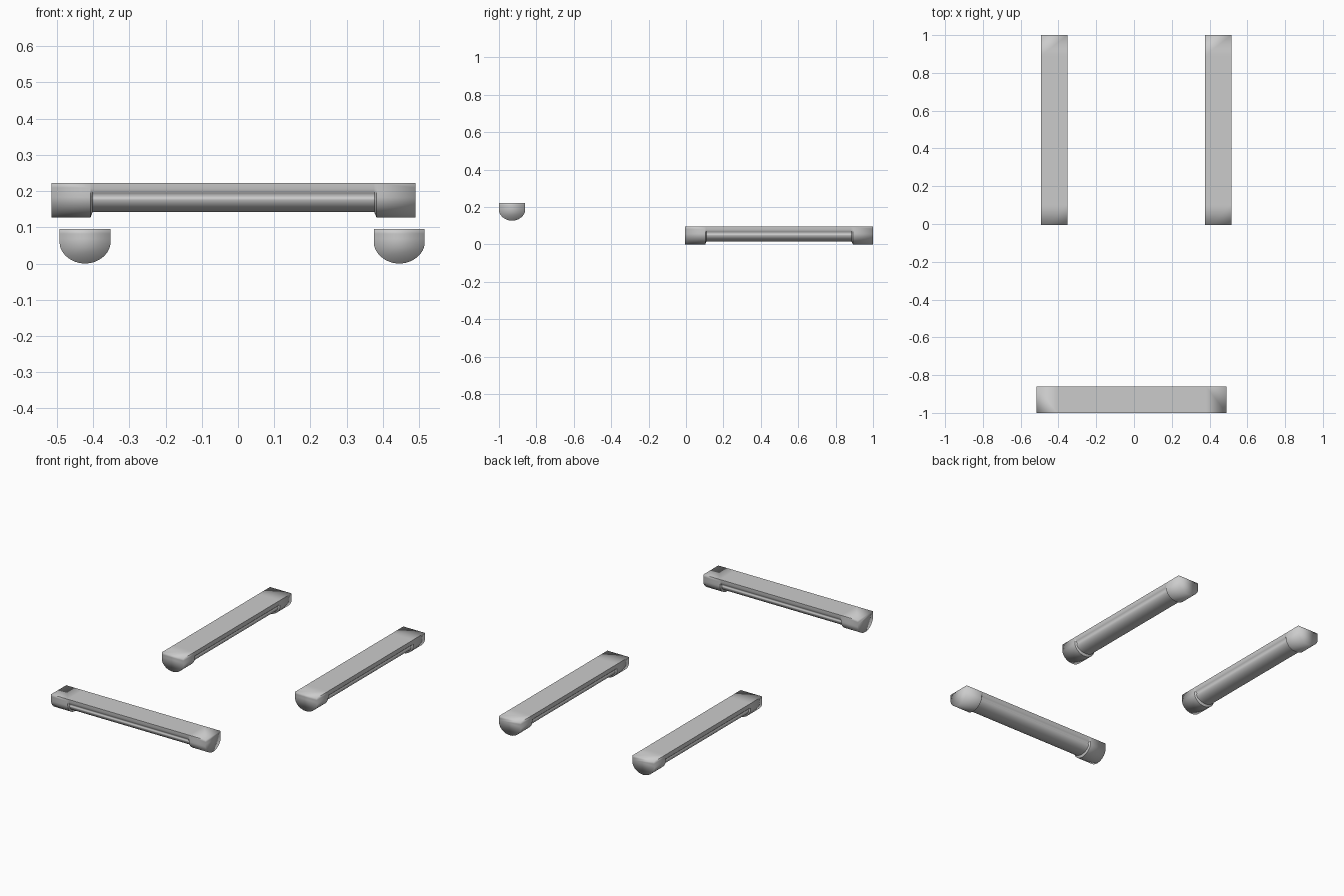
import bpy, bmesh, math
from mathutils import Matrix

if "Cube" in bpy.data.objects:
    bpy.data.objects.remove(bpy.data.objects["Cube"])

H = 0.095       # bar height
W = 0.07        # half width
LEN = 1.005     # bar length
CAP = 0.108     # length of each thick end


def cap_half():
    """Half of the D-shaped end section, top corner to bottom centre."""
    pts = [(W, H), (W, 0.082), (W, 0.068), (W, 0.056)]
    for i in range(1, 13):
        a = math.radians(90 * i / 12)
        pts.append((W * math.cos(a), 0.056 * (1 - math.sin(a) ** 1.1)))
    return pts


def grip_half():
    """Half of the slimmer middle section: rounded lip, groove, round belly."""
    pts = [(W, H), (0.0695, 0.079), (0.066, 0.067), (0.056, 0.057), (0.061, 0.054)]
    for i in range(1, 12):
        a = math.radians(90 * i / 11)
        pts.append((0.061 * math.cos(a), 0.0145 + 0.0395 * (1 - math.sin(a))))
    return pts


def full(half):
    return half + [(-x, z) for x, z in reversed(half[:-1])]


def make_bar(name, matrix):
    """Loft end, grip and end sections along y into one closed bar."""
    cap, grip = full(cap_half()), full(grip_half())
    stations = [(0, cap), (CAP, cap), (CAP + 0.006, grip),
                (LEN - CAP - 0.006, grip), (LEN - CAP, cap), (LEN, cap)]
    bm = bmesh.new()
    rings = [[bm.verts.new((x, y - LEN / 2, z)) for x, z in sec] for y, sec in stations]
    n = len(cap)
    for a, b in zip(rings, rings[1:]):
        for i in range(n):
            j = (i + 1) % n
            bm.faces.new((a[i], a[j], b[j], b[i]))
    bm.faces.new(rings[0])
    bm.faces.new(rings[-1])
    bmesh.ops.recalc_face_normals(bm, faces=bm.faces)
    for f in bm.faces:
        f.smooth = True
    # keep the long top edges and the steps crisp
    for a, b in zip(rings, rings[1:]):
        for i in (0, n - 1):
            bm.edges.get((a[i], b[i])).smooth = False
    for r in rings[1:-1]:
        for i in range(n - 1):
            bm.edges.get((r[i], r[i + 1])).smooth = False
    me = bpy.data.meshes.new(name)
    bm.to_mesh(me)
    bm.free()
    me.transform(matrix)
    ob = bpy.data.objects.new(name, me)
    bpy.context.collection.objects.link(ob)
    return ob


# two side bars and the raised cross bar at the front
make_bar("left_bar", Matrix.Translation((-0.422, 0.4975, 0)))
make_bar("right_bar", Matrix.Translation((0.445, 0.4975, 0)))
make_bar("front_bar", Matrix.Translation((-0.0125, -0.93, 0.127))
         @ Matrix.Rotation(math.radians(90), 4, 'Z'))
